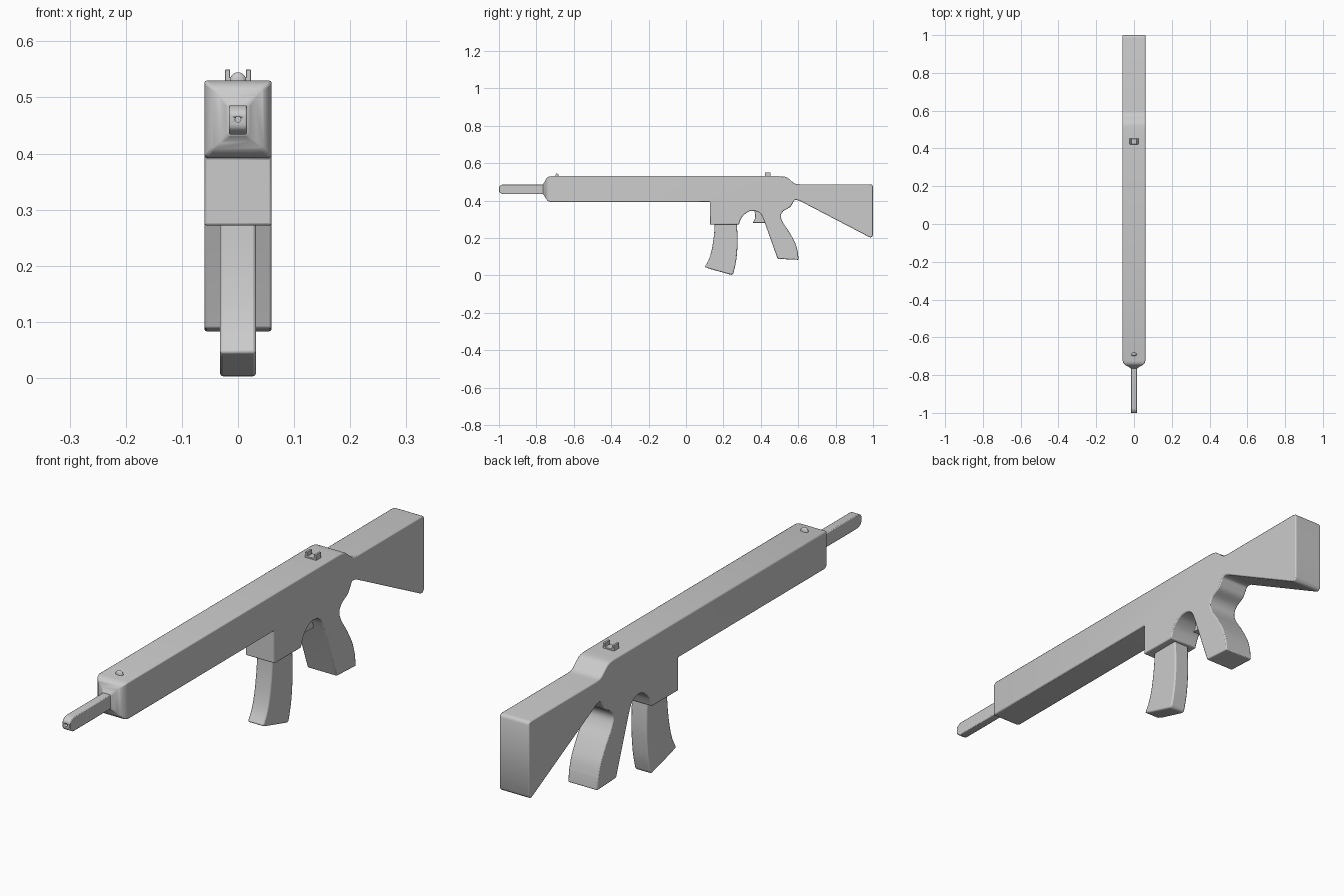
import bpy, bmesh, math
from mathutils import Vector

if "Cube" in bpy.data.objects:
    bpy.data.objects.remove(bpy.data.objects["Cube"])


def curve(pts, n=5):
    """Smooth line (Catmull-Rom) through a few profile points."""
    p = [Vector(q) for q in pts]
    p = [p[0]] + p + [p[-1]]
    out = []
    for i in range(1, len(p) - 2):
        a, b, c, d = p[i - 1:i + 3]
        for k in range(n):
            t = k / n
            out.append(0.5 * (2 * b + (c - a) * t + (2 * a - 5 * b + 4 * c - d) * t * t
                              + (3 * b - a - 3 * c + d) * t ** 3))
    out.append(p[-1])
    return [tuple(v) for v in out]


def extruded(pts, half):
    """Extrude a (y, z) profile symmetrically across x."""
    bm = bmesh.new()
    face = bm.faces.new([bm.verts.new((-half, y, z)) for y, z in pts])
    ext = bmesh.ops.extrude_face_region(bm, geom=[face])
    vs = [g for g in ext["geom"] if isinstance(g, bmesh.types.BMVert)]
    bmesh.ops.translate(bm, verts=vs, vec=(2 * half, 0, 0))
    return bm


def finish(name, bm, bevel=0.0, segments=2):
    bmesh.ops.recalc_face_normals(bm, faces=bm.faces[:])
    me = bpy.data.meshes.new(name)
    bm.to_mesh(me)
    bm.free()
    ob = bpy.data.objects.new(name, me)
    bpy.context.collection.objects.link(ob)
    bpy.context.view_layer.objects.active = ob
    ob.select_set(True)
    if bevel:
        m = ob.modifiers.new("Bevel", "BEVEL")
        m.width, m.segments = bevel, segments
        m.limit_method, m.angle_limit = "ANGLE", math.radians(35)
    bpy.ops.object.shade_smooth_by_angle(angle=math.radians(35))
    ob.select_set(False)
    return ob


# Body, grip and stock in one side profile
profile = [(-0.725, 0.53), (-0.725, 0.393), (0.128, 0.393), (0.128, 0.272), (0.283, 0.272)]
profile += curve([(0.286, 0.282), (0.302, 0.315), (0.335, 0.341), (0.368, 0.344),
                  (0.398, 0.33), (0.418, 0.29)])
profile += [(0.49, 0.088), (0.602, 0.083)]
profile += curve([(0.598, 0.125), (0.583, 0.175), (0.55, 0.235), (0.52, 0.28), (0.507, 0.315),
                  (0.52, 0.343), (0.555, 0.364), (0.57, 0.385), (0.582, 0.402), (0.605, 0.4)])
profile += curve([(0.975, 0.207), (0.99, 0.203), (1.0, 0.215)], 3)
profile += curve([(1.0, 0.475), (0.995, 0.484), (0.983, 0.487)], 3)
profile += curve([(0.61, 0.487), (0.58, 0.492), (0.545, 0.52), (0.525, 0.528), (0.495, 0.53)])
bm = extruded(profile, 0.06)

# Rounded nose that draws in towards the barrel
front = min(bm.faces, key=lambda f: f.calc_center_median().y)
for y, hx, z0, z1 in [(-0.738, 0.056, 0.397, 0.526), (-0.748, 0.046, 0.408, 0.517),
                      (-0.755, 0.03, 0.422, 0.501), (-0.765, 0.017, 0.434, 0.487)]:
    front = bmesh.ops.extrude_discrete_faces(bm, faces=[front])["faces"][0]
    for v in front.verts:
        v.co = (math.copysign(hx, v.co.x), y, z1 if v.co.z > 0.46 else z0)
finish("body", bm, 0.004)

# Barrel with a tapered tip
bm = extruded([(-0.72, 0.486), (-0.975, 0.486)] + curve([(-0.985, 0.484), (-0.997, 0.476), (-1.0, 0.468)], 3)
              + curve([(-1.0, 0.452), (-0.996, 0.443), (-0.98, 0.434)], 3) + [(-0.72, 0.434)], 0.016)
barrel = finish("barrel", bm, 0.003)

# Muzzle hole
bm = bmesh.new()
bmesh.ops.create_cone(bm, cap_ends=True, segments=16, radius1=0.005, radius2=0.005, depth=0.08)
cutter = finish("muzzle_cutter", bm)
cutter.rotation_euler.x = math.pi / 2
cutter.location = (0, -1.0, 0.461)
cutter.hide_render = True
cutter.display_type = "WIRE"
cut = barrel.modifiers.new("Muzzle", "BOOLEAN")
cut.operation, cut.object, cut.solver = "DIFFERENCE", cutter, "EXACT"

# Curved magazine
mag = curve([(0.155, 0.3), (0.15, 0.22), (0.138, 0.14), (0.122, 0.085), (0.1, 0.045)])
mag += [(0.125, 0.035), (0.245, 0.002)]
mag += curve([(0.252, 0.008), (0.267, 0.07), (0.275, 0.15), (0.275, 0.22), (0.27, 0.3)])
finish("magazine", extruded(mag, 0.032), 0.005)

# Trigger
trig = curve([(0.363, 0.355), (0.37, 0.32), (0.366, 0.298), (0.356, 0.281)], 4)
trig += [(0.44, 0.281), (0.43, 0.355)]
finish("trigger", extruded(trig, 0.014), 0.002)

# Front sight dome
bm = bmesh.new()
bmesh.ops.create_uvsphere(bm, u_segments=20, v_segments=12, radius=1)
ob = finish("front_sight", bm)
ob.scale = (0.015, 0.009, 0.017)
ob.location = (0, -0.69, 0.528)

# Rear sight: U-shaped block, cross-section in (x, z)
bm = bmesh.new()
u = [(-0.023, 0.52), (0.023, 0.52), (0.023, 0.55), (0.014, 0.55), (0.014, 0.535),
     (-0.014, 0.535), (-0.014, 0.55), (-0.023, 0.55)]
face = bm.faces.new([bm.verts.new((x, 0.422, z)) for x, z in u])
ext = bmesh.ops.extrude_face_region(bm, geom=[face])
bmesh.ops.translate(bm, vec=(0, 0.03, 0),
                    verts=[g for g in ext["geom"] if isinstance(g, bmesh.types.BMVert)])
finish("rear_sight", bm, 0.001, 1)
